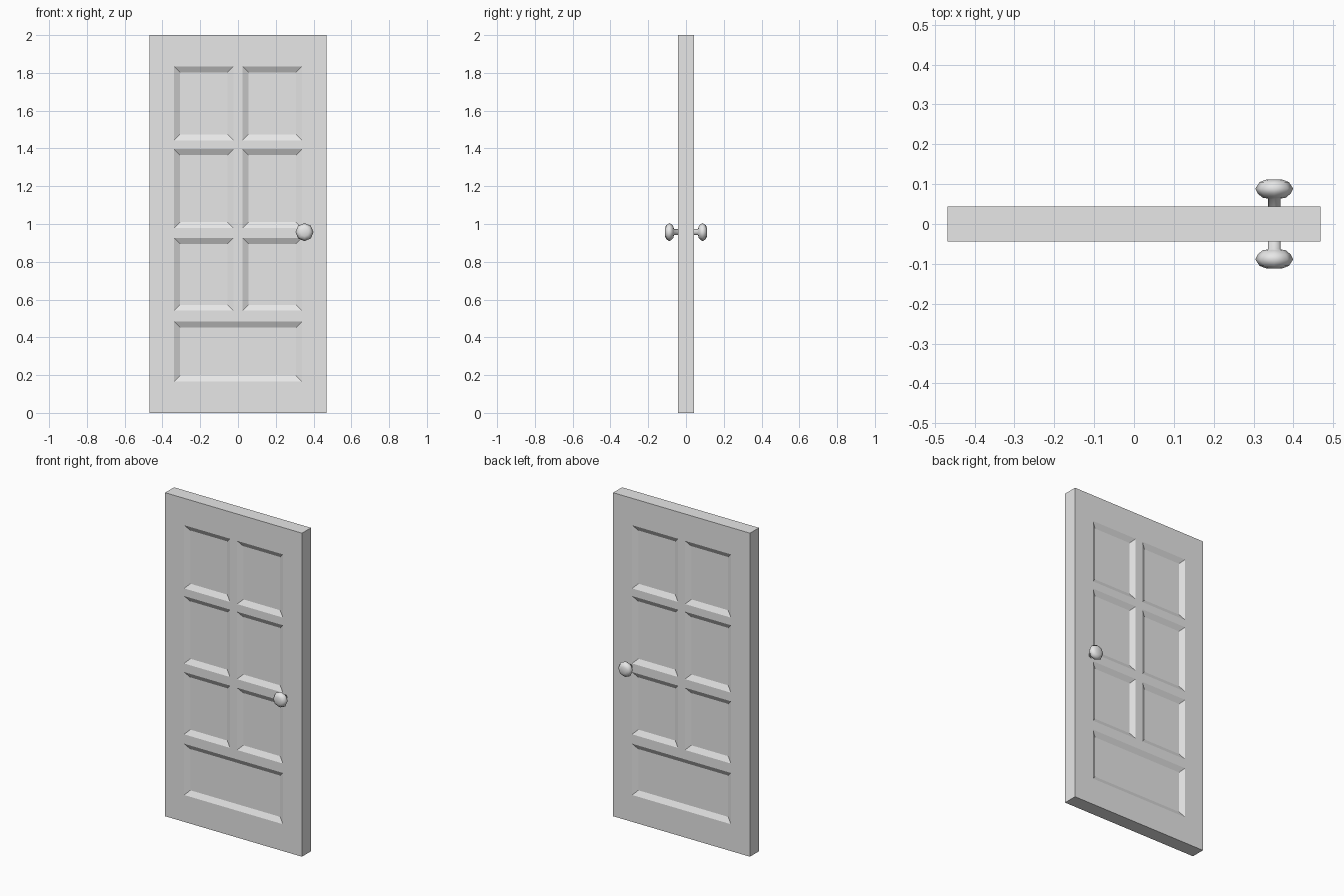
import bpy
import bmesh
import math
from mathutils import Vector, Matrix

cube = bpy.data.objects.get("Cube")
if cube:
    bpy.data.objects.remove(cube, do_unlink=True)

# One light grey for the whole door
grey = bpy.data.materials.new("light_grey")
grey.use_nodes = True
colour = (0.8, 0.8, 0.8, 1)
grey.diffuse_color = colour
grey.node_tree.nodes["Principled BSDF"].inputs["Base Color"].default_value = colour


def make_object(name, bm):
    bmesh.ops.recalc_face_normals(bm, faces=bm.faces[:])
    mesh = bpy.data.meshes.new(name)
    bm.to_mesh(mesh)
    bm.free()
    mesh.materials.append(grey)
    obj = bpy.data.objects.new(name, mesh)
    bpy.context.collection.objects.link(obj)
    return obj


# Door slab, cut along the panel edges
WIDTH, DEPTH, HEIGHT = 0.936, 0.087, 2.0
OUTER, INNER = 0.338, 0.024
ROWS = [(0.166, 0.483), (0.541, 0.979), (0.926 + 0.053, 0.979)]
ROWS = [(0.166, 0.483), (0.541, 0.926), (0.979, 1.396), (1.443, 1.834)]

bm = bmesh.new()
bmesh.ops.create_cube(bm, size=1, matrix=Matrix.Translation((0, 0, HEIGHT / 2))
                      @ Matrix.Diagonal((WIDTH, DEPTH, HEIGHT, 1)))


def cut(point, normal):
    bmesh.ops.bisect_plane(bm, geom=bm.verts[:] + bm.edges[:] + bm.faces[:],
                           plane_co=point, plane_no=normal)


for x in (-OUTER, -INNER, INNER, OUTER):
    cut((x, 0, 0), (1, 0, 0))
for row in ROWS:
    for z in row:
        cut((0, 0, z), (0, 0, 1))


def panel_faces(side, row, low_x):
    found = []
    for f in bm.faces:
        c = f.calc_center_median()
        if (f.normal.y * side > 0.9 and low_x < abs(c.x) < OUTER
                and row[0] < c.z < row[1]):
            found.append(f)
    return found


# Wide bottom panel on each side becomes a single face
bm.normal_update()
panels = []
for side in (-1, 1):
    merged = bmesh.ops.dissolve_faces(bm, faces=panel_faces(side, ROWS[0], -1))
    bm.normal_update()
    panels += merged["region"]
    for row in ROWS[1:]:
        panels += panel_faces(side, row, INNER)

# Sloped, recessed panels
bmesh.ops.inset_individual(bm, faces=panels, thickness=0.031, depth=-0.017,
                           use_even_offset=True)
make_object("door_slab", bm)

# Knob with stem, turned around the y direction and mirrored to the front
PROFILE = [(0, 0.04), (0.016, 0.04), (0.016, 0.064), (0.029, 0.066),
           (0.041, 0.076), (0.0475, 0.089), (0.037, 0.105), (0.022, 0.111),
           (0, 0.112)]
centre = Vector((0.352, 0, 0.957))
bm = bmesh.new()
verts = [bm.verts.new(centre + Vector((r, y, 0))) for r, y in PROFILE]
edges = [bm.edges.new(pair) for pair in zip(verts, verts[1:])]
bmesh.ops.spin(bm, geom=verts + edges, cent=centre, axis=(0, 1, 0),
               angle=math.tau, steps=8, use_merge=True)
bmesh.ops.remove_doubles(bm, verts=bm.verts[:], dist=0.0005)
for face in bm.faces:
    face.smooth = True
knob = make_object("door_knobs", bm)
mirror = knob.modifiers.new("both_sides", "MIRROR")
mirror.use_axis = (False, True, False)
